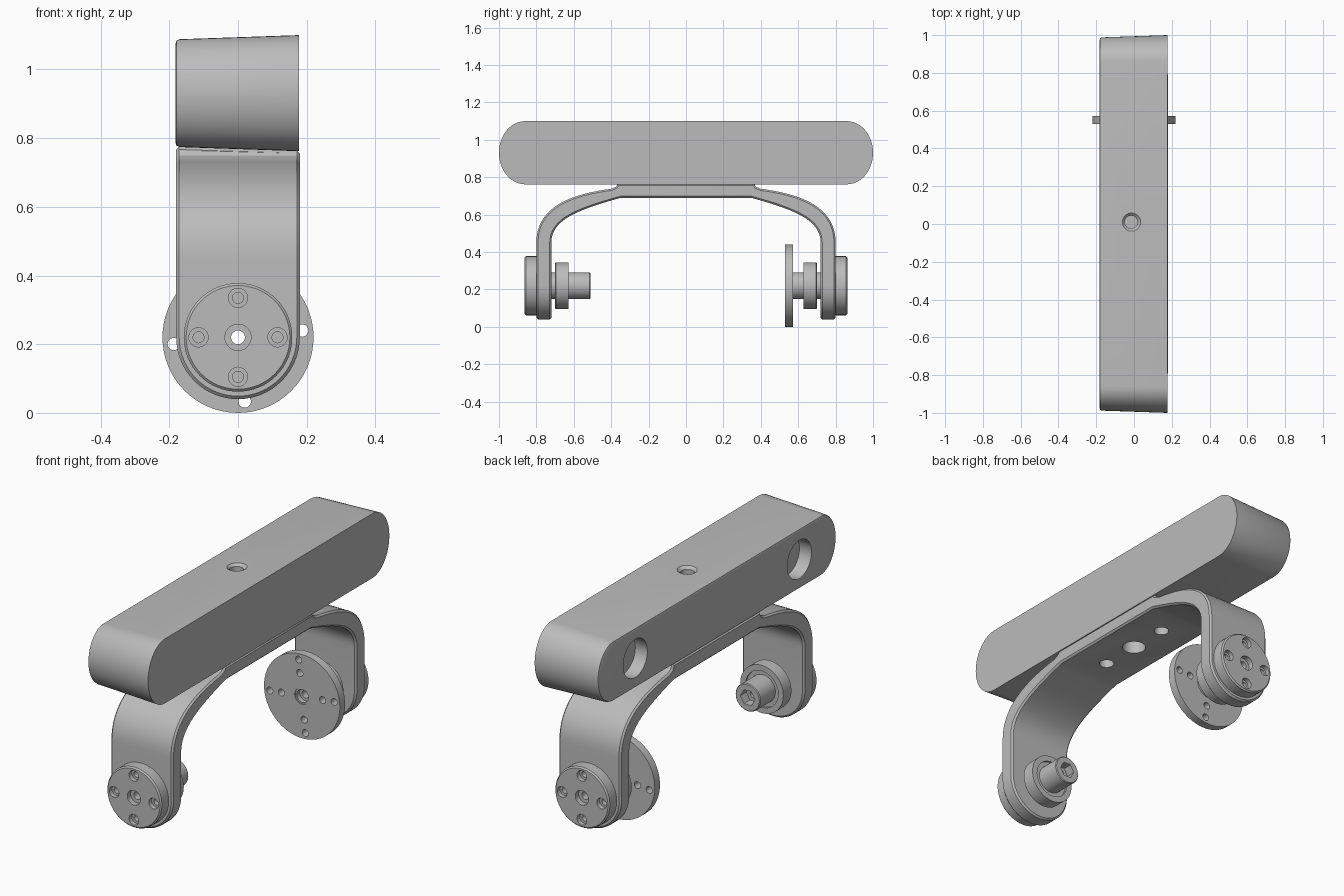
import bpy, bmesh, math
from mathutils import Vector
from mathutils.geometry import interpolate_bezier

if "Cube" in bpy.data.objects:
    bpy.data.objects.remove(bpy.data.objects["Cube"])

grey = bpy.data.materials.new("plain grey")
grey.use_nodes = True
grey.diffuse_color = (0.5, 0.5, 0.5, 1)
grey.node_tree.nodes["Principled BSDF"].inputs["Base Color"].default_value = (0.5, 0.5, 0.5, 1)

AXES = {"x": ((0, 1, 0), (0, 0, 1), (1, 0, 0)),
        "y": ((1, 0, 0), (0, 0, 1), (0, 1, 0)),
        "z": ((1, 0, 0), (0, 1, 0), (0, 0, 1))}
HUB_Z = 0.22


def turn(axis, centre, profile, sides=48):
    """Rings of a turned shape from (radius, height) pairs along an axis."""
    u, v, w = (Vector(a) for a in AXES[axis])
    angles = [math.tau * i / sides for i in range(sides)]
    return [[Vector(centre) + u * r * math.cos(a) + v * r * math.sin(a) + w * h
             for a in angles] for r, h in profile]


def make(name, lofts, closed=False):
    """Skin each list of rings into one mesh object."""
    bm = bmesh.new()
    for rings in lofts:
        rows = [[bm.verts.new(p) for p in ring] for ring in rings]
        pairs = list(zip(rows, rows[1:]))
        if closed:
            pairs.append((rows[-1], rows[0]))
        else:
            bm.faces.new(rows[0])
            bm.faces.new(rows[-1])
        for a, b in pairs:
            for i in range(len(a)):
                j = (i + 1) % len(a)
                bm.faces.new((a[i], a[j], b[j], b[i]))
    bmesh.ops.recalc_face_normals(bm, faces=bm.faces)
    mesh = bpy.data.meshes.new(name)
    bm.to_mesh(mesh)
    bm.free()
    obj = bpy.data.objects.new(name, mesh)
    bpy.context.collection.objects.link(obj)
    mesh.materials.append(grey)
    return obj


def activate(obj):
    bpy.ops.object.select_all(action="DESELECT")
    obj.select_set(True)
    bpy.context.view_layer.objects.active = obj


def boolean(obj, cutter, operation="DIFFERENCE"):
    cutter.hide_render = True
    mod = obj.modifiers.new("cut", "BOOLEAN")
    mod.operation, mod.solver, mod.object = operation, "EXACT", cutter
    activate(obj)
    bpy.ops.object.modifier_apply(modifier=mod.name)
    bpy.data.objects.remove(cutter)


def smooth(obj):
    activate(obj)
    bpy.ops.object.shade_smooth_by_angle(angle=math.radians(30))


# Camera housing: long bar with elliptical ends, tapering towards -x
def housing_ring(x, inset, steps=24):
    points = []
    for side in (1, -1):
        for i in range(steps + 1):
            a = math.pi * (i / steps - 0.5)
            points.append(Vector((x, side * (0.86 + (0.14 - inset) * math.cos(a)),
                                  0.931 + side * (0.169 - inset) * math.sin(a))))
    return points


housing = make("housing", [[housing_ring(x, d) for x, d in
                            ((0.178, 0), (-0.17, 0.012), (-0.179, 0.016), (-0.182, 0.025))]])
# Lens recesses and the mounting socket on top
boolean(housing, make("lens_cutter", [
    turn("x", (-0.182, s * 0.68, 0.93), ((0.1, -0.1), (0.1, 0.07))) for s in (1, -1)]))
boolean(housing, make("socket_cutter", [
    turn("z", (-0.015, 0.01, 1.1), ((0.05, 0.02), (0.05, -0.005), (0.034, -0.02), (0.034, -0.07)))]))
smooth(housing)

# Bracket: bent side profile, intersected with a round-ended front outline
outer = interpolate_bezier(Vector((0.4, 0.738)), Vector((0.62, 0.71)),
                           Vector((0.8, 0.64)), Vector((0.8, 0.45)), 18)
inner = interpolate_bezier(Vector((0.72, 0.45)), Vector((0.72, 0.58)),
                           Vector((0.56, 0.63)), Vector((0.35, 0.69)), 18)
half = [(0.365, 0.82), (0.365, 0.765), (0.373, 0.75)] + [tuple(p.xy) for p in outer]
half += [(0.8, -0.1), (0.72, -0.1)] + [tuple(p.xy) for p in inner]
profile = half + [(-y, z) for y, z in reversed(half)]
bracket = make("bracket", [[[Vector((x, y, z)) for y, z in profile] for x in (-0.3, 0.3)]])

arc = [math.pi * (1 + i / 32) for i in range(33)]
outline = [(0.18 * math.cos(a), HUB_Z + 0.18 * math.sin(a)) for a in arc]
outline += [(0.18, 0.764), (-0.18, 0.776)]
boolean(bracket, make("outline_cutter", [[[Vector((x, y, z)) for x, z in outline]
                                          for y in (-1.2, 1.2)]]), "INTERSECT")
bevel = bracket.modifiers.new("edge chamfer", "BEVEL")
bevel.width, bevel.segments = 0.011, 1
bevel.limit_method, bevel.angle_limit = "ANGLE", math.radians(50)
activate(bracket)
bpy.ops.object.modifier_apply(modifier=bevel.name)
# Holes under the middle plate and the bore through both legs
boolean(bracket, make("plate_hole_cutter", [
    turn("z", (0, y, 0.7), ((r, -0.2), (r, 0.2)), 32)
    for y, r in ((-0.21, 0.036), (0, 0.057), (0.21, 0.036))]))
boolean(bracket, make("bore_cutter", [turn("y", (0, 0, HUB_Z), ((0.03, -1), (0.03, 1)), 32)]))
smooth(bracket)


# Hubs: outer cap, spacer, bearing collar and inner end, turned as one piece
def hub(name, side, end):
    points = [(0.02, 0.835), (0.038, 0.835), (0.038, 0.863), (0.151, 0.863), (0.158, 0.856),
              (0.158, 0.79), (0.072, 0.79), (0.072, 0.7), (0.12, 0.7), (0.125, 0.695),
              (0.125, 0.628), (0.095, 0.628), (0.095, 0.638), (0.072, 0.638)] + end
    obj = make(name, [turn("y", (0, 0, HUB_Z), [(r, side * h) for r, h in points], 64)], True)
    # Counterbored screw holes in the cap
    screws = [turn("y", (0.115 * math.cos(a), 0, HUB_Z + 0.115 * math.sin(a)),
                   [(r, side * h) for r, h in
                    ((0.028, 0.9), (0.028, 0.84), (0.016, 0.84), (0.016, 0.81))], 24)
              for a in (math.pi / 2 * k for k in range(4))]
    boolean(obj, make("screw_cutter", screws))
    return obj


# Front hub ends in a shaft with a hexagonal socket
front_hub = hub("front_hub", -1, [(0.072, 0.515), (0.068, 0.511), (0.02, 0.511)])
boolean(front_hub, make("hex_cutter", [
    turn("y", (0, -0.5, HUB_Z), ((0.042, 0.05), (0.042, -0.06)), 6)]))
smooth(front_hub)

# Rear hub ends in a drilled flange
rear_hub = hub("rear_hub", 1, [(0.072, 0.573), (0.22, 0.573), (0.22, 0.53), (0.042, 0.53),
                               (0.042, 0.535), (0.034, 0.535), (0.034, 0.56), (0.02, 0.56)])
drills = [turn("y", (r * math.cos(a), 0.55, HUB_Z + r * math.sin(a)),
               ((0.018, -0.1), (0.018, 0.06)), 24)
          for a in (math.radians(6 + 90 * k) for k in range(4)) for r in (0.12, 0.188)]
boolean(rear_hub, make("flange_hole_cutter", drills))
smooth(rear_hub)
